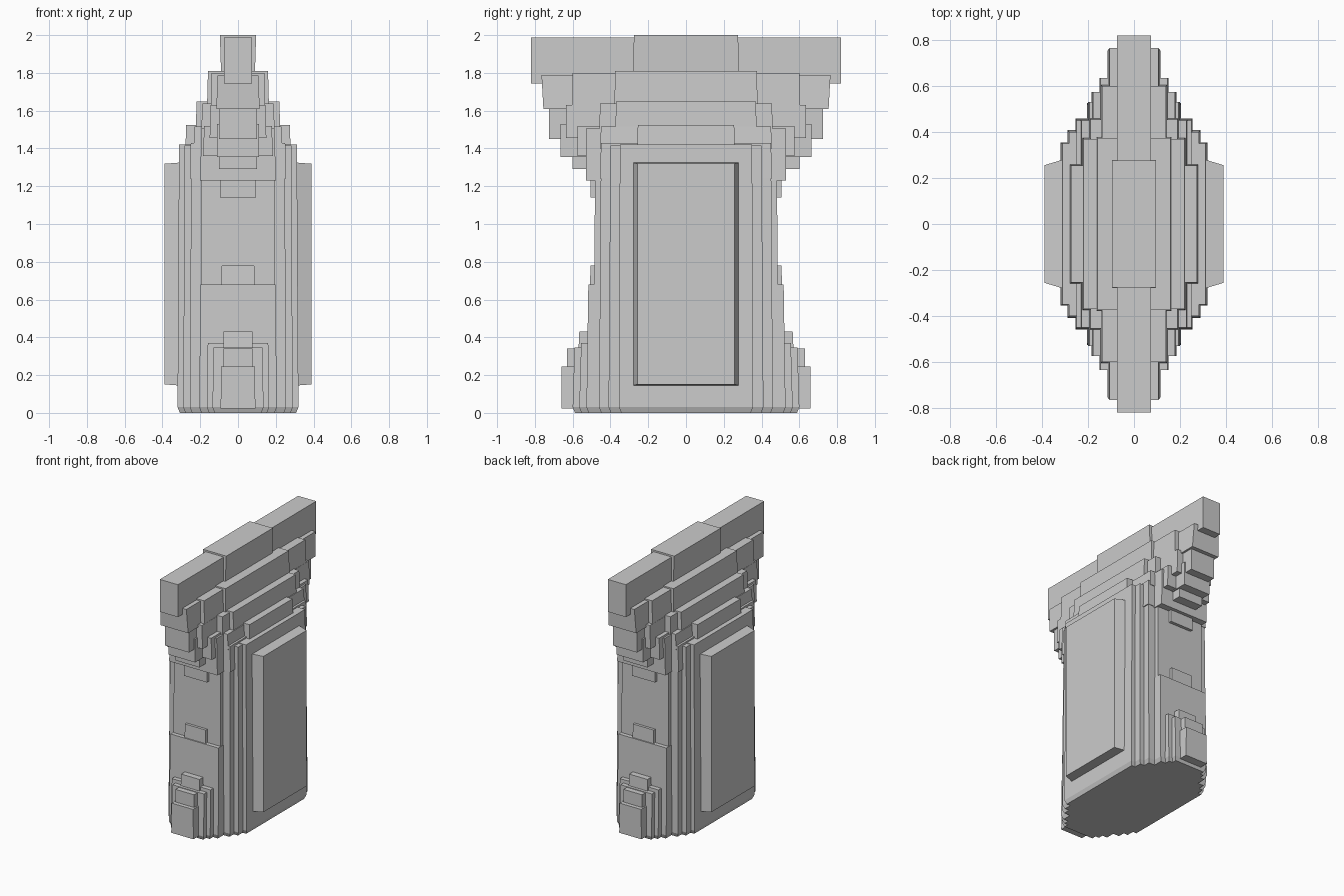
import bpy, bmesh


def block(name, hx, hy, z0, z1, tx=0.0, ty=0.0, chamfer=0.0):
    """Centred box; tx/ty pull in the top edges, chamfer pulls in the bottom edges."""
    rings = [(hx, hy, z0), (hx - tx, hy - ty, z1)]
    if chamfer:
        rings = [(hx - chamfer, hy - chamfer, z0), (hx, hy, z0 + 0.03), rings[1]]
    bm = bmesh.new()
    loops = [[bm.verts.new((sx * a, sy * b, z)) for sx, sy in
              ((-1, -1), (1, -1), (1, 1), (-1, 1))] for a, b, z in rings]
    bm.faces.new(loops[0][::-1])
    bm.faces.new(loops[-1])
    for lo, hi in zip(loops, loops[1:]):
        for i in range(4):
            j = (i + 1) % 4
            bm.faces.new((lo[i], lo[j], hi[j], hi[i]))
    me = bpy.data.meshes.new(name)
    bm.to_mesh(me)
    bm.free()
    ob = bpy.data.objects.new(name, me)
    bpy.context.scene.collection.objects.link(ob)
    return ob


# half width x, half depth y, bottom z, top z, top taper x, top taper y
shaft = [
    (0.32, 0.355, 0.0, 1.42, 0.008, 0.005),
    (0.29, 0.41, 0.0, 1.415, 0.008, 0.01),
    (0.255, 0.46, 0.0, 1.41, 0.008, 0.01),
    (0.20, 0.492, 0.0, 1.40, 0.008, 0.012),
]
# feet growing outwards at both ends
feet = [
    (0.205, 0.527, 0.0, 0.68, 0.006, 0.01),
    (0.09, 0.515, 0.5, 0.78, 0.004, 0.01),
    (0.165, 0.565, 0.0, 0.37, 0.005, 0.01),
    (0.08, 0.575, 0.2, 0.43, 0.004, 0.01),
    (0.135, 0.60, 0.0, 0.345, 0.005, 0.01),
    (0.08, 0.63, 0.03, 0.34, 0.003, 0.0),
    (0.092, 0.66, 0.022, 0.245, 0.003, 0.0),
]
# corbels below the crown and stepped ridges on top of the shaft
crown = [
    (0.095, 0.505, 1.14, 1.40, 0.0, 0.0),
    (0.20, 0.53, 1.23, 1.505, 0.006, 0.0),
    (0.255, 0.455, 1.24, 1.43, 0.005, 0.005),
    (0.10, 0.60, 1.29, 1.47, 0.0, 0.0),
    (0.185, 0.575, 1.36, 1.52, 0.006, 0.0),
    (0.11, 0.665, 1.355, 1.53, 0.0, 0.0),
    (0.28, 0.26, 1.36, 1.525, 0.006, 0.005),
    (0.235, 0.455, 1.40, 1.515, 0.006, 0.005),
    (0.15, 0.635, 1.455, 1.63, 0.005, 0.0),
    (0.10, 0.725, 1.45, 1.66, 0.0, 0.0),
    (0.225, 0.375, 1.45, 1.648, 0.006, 0.005),
    (0.195, 0.46, 1.46, 1.638, 0.006, 0.005),
    (0.115, 0.755, 1.61, 1.79, 0.008, -0.01),
    (0.165, 0.38, 1.58, 1.81, 0.006, 0.005),
    (0.145, 0.605, 1.59, 1.80, 0.006, 0.005),
    (0.075, 0.82, 1.745, 1.988, 0.0, 0.0),
    (0.088, 0.28, 1.75, 2.0, -0.008, 0.004),
]

# main body: union of all stepped blocks
body = block("stepped_pillar", 0.32, 0.355, 0.0, 1.42, 0.008, 0.005, 0.012)
parts = bpy.data.collections.new("union_parts")
for group in (shaft[1:], feet, crown):
    for p in group:
        ob = block("step", *p, chamfer=0.012 if p[2] == 0 else 0)
        ob.hide_render = True
        parts.objects.link(ob)
mod = body.modifiers.new("union", 'BOOLEAN')
mod.operation = 'UNION'
mod.operand_type = 'COLLECTION'
mod.collection = parts
mod.solver = 'EXACT'
mod.use_self = True
dg = bpy.context.evaluated_depsgraph_get()
dg.update()
merged = bpy.data.meshes.new_from_object(body.evaluated_get(dg))
body.modifiers.clear()
body.data = merged
for ob in list(parts.objects):
    bpy.data.objects.remove(ob)
bpy.data.collections.remove(parts)

# raised panel on each broad side
for side, label in ((1, "right_panel"), (-1, "left_panel")):
    panel = block(label, 0.59, 0.28, 0.0, 0.08, 0.006, 0.024)
    for v in panel.data.vertices:
        h, y, d = v.co
        v.co = (side * (0.31 + d), y, 0.735 + side * -h)
